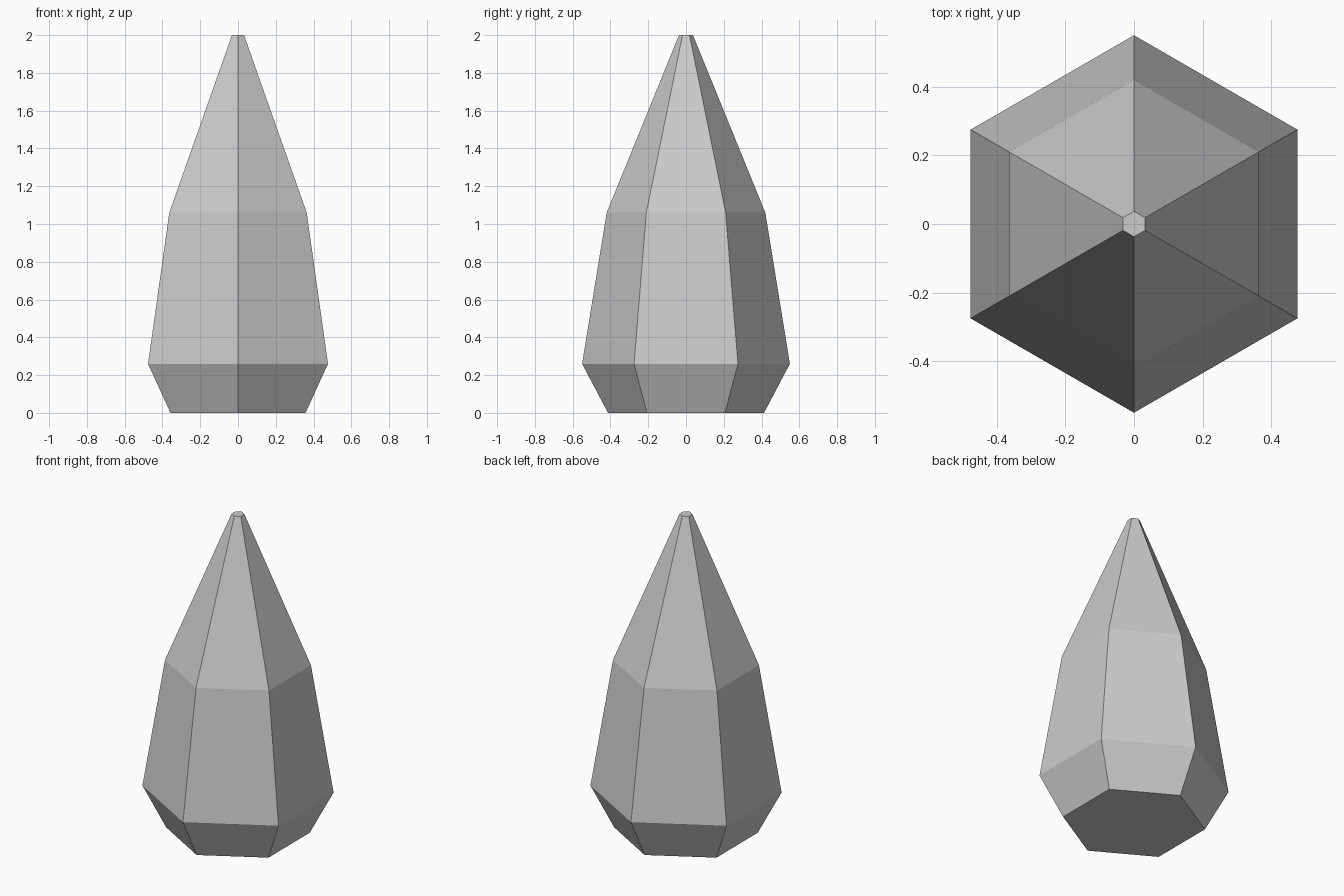
import bpy, bmesh
from math import cos, sin, pi

if "Cube" in bpy.data.objects:
    bpy.data.objects.remove(bpy.data.objects["Cube"])

SIDES = 6
# (radius, height) profile from the base to the blunt tip
PROFILE = [(0.413, 0.0), (0.55, 0.26), (0.42, 1.06), (0.037, 2.0)]

bm = bmesh.new()

# One hexagonal ring per profile point, with corners on the y axis
rings = []
for radius, z in PROFILE:
    angles = [pi / 2 + 2 * pi * i / SIDES for i in range(SIDES)]
    rings.append([bm.verts.new((radius * cos(a), radius * sin(a), z)) for a in angles])

# Flat side facets
for low, high in zip(rings, rings[1:]):
    for i in range(SIDES):
        j = (i + 1) % SIDES
        bm.faces.new((low[i], low[j], high[j], high[i]))

# Base and tip caps
bm.faces.new(rings[0][::-1])
bm.faces.new(rings[-1])
bmesh.ops.recalc_face_normals(bm, faces=bm.faces)

mesh = bpy.data.meshes.new("crystal")
bm.to_mesh(mesh)
bm.free()
crystal = bpy.data.objects.new("crystal", mesh)
bpy.context.collection.objects.link(crystal)
